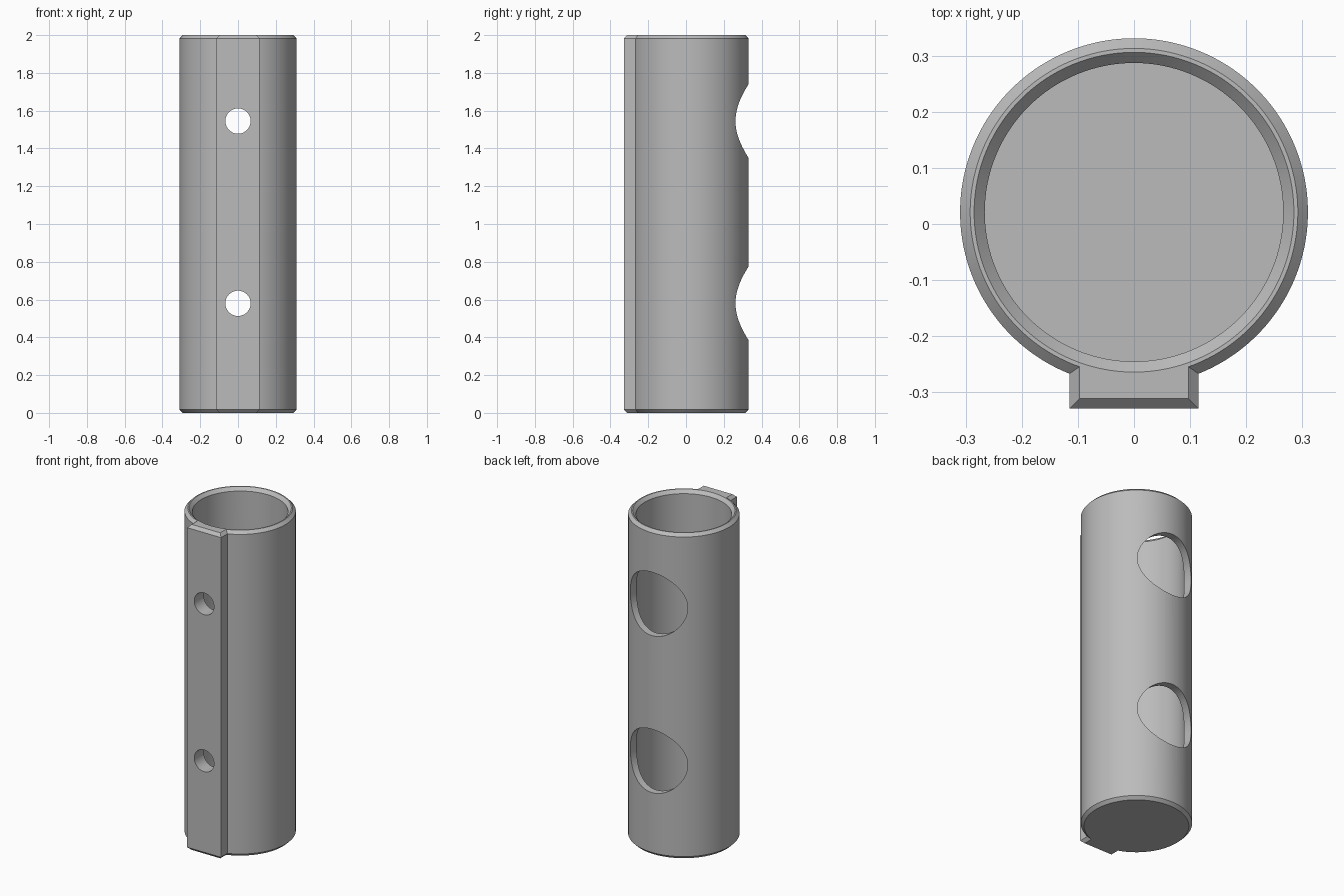
import bpy, bmesh, math
from mathutils import Matrix

CY = 0.021          # tube axis offset
R = 0.31            # outer radius
CHAMFER = 0.018
SEGS = 128

if "Cube" in bpy.data.objects:
    bpy.data.objects.remove(bpy.data.objects["Cube"], do_unlink=True)

grey = bpy.data.materials.new("mid grey")
grey.use_nodes = True
colour = (0.5, 0.5, 0.5, 1)
grey.diffuse_color = colour
grey.node_tree.nodes["Principled BSDF"].inputs["Base Color"].default_value = colour


def make_object(name, bm):
    bmesh.ops.recalc_face_normals(bm, faces=bm.faces)
    mesh = bpy.data.meshes.new(name)
    bm.to_mesh(mesh)
    bm.free()
    mesh.materials.append(grey)
    obj = bpy.data.objects.new(name, mesh)
    bpy.context.collection.objects.link(obj)
    return obj


def loft(name, rings):
    """Skin a stack of equal-length closed loops and cap both ends."""
    bm = bmesh.new()
    loops = [[bm.verts.new(p) for p in ring] for ring in rings]
    n = len(loops[0])
    for a, b in zip(loops, loops[1:]):
        for i in range(n):
            j = (i + 1) % n
            bm.faces.new((a[i], a[j], b[j], b[i]))
    bm.faces.new(loops[0])
    bm.faces.new(loops[-1])
    return make_object(name, bm)


def outline(inset, z):
    """Round tube joined to a rectangular rail on the front."""
    r, half, front = R - inset, 0.115 - inset, -0.329 + inset
    gap = math.asin(half / r)
    pts = [(-half, front, z), (half, front, z)]
    for i in range(SEGS + 1):
        a = -math.pi / 2 + gap + (2 * math.pi - 2 * gap) * i / SEGS
        pts.append((r * math.cos(a), CY + r * math.sin(a), z))
    return pts


def circle(r, z):
    return [(r * math.cos(2 * math.pi * i / SEGS),
             CY + r * math.sin(2 * math.pi * i / SEGS), z) for i in range(SEGS)]


def hole_cutter(name, r, y0, y1, z):
    bm = bmesh.new()
    place = Matrix.Translation((0, (y0 + y1) / 2, z)) @ Matrix.Rotation(math.pi / 2, 4, "X")
    bmesh.ops.create_cone(bm, cap_ends=True, segments=64, radius1=r, radius2=r,
                          depth=y1 - y0, matrix=place)
    return make_object(name, bm)


# Chamfered tube with rail
body = loft("tube_with_rail", [outline(CHAMFER, 0), outline(0, CHAMFER),
                               outline(0, 2 - CHAMFER), outline(CHAMFER, 2)])

# Cavity with bevelled mouth, small screw holes in front, large access holes behind
cutters = [loft("cavity_cutter", [circle(0.266, 0.045), circle(0.266, 1.98),
                                  circle(0.285, 2), circle(0.285, 2.1)])]
for label, z in (("lower", 0.58), ("upper", 1.545)):
    cutters.append(hole_cutter(label + "_screw_hole_cutter", 0.067, -0.5, 0, z))
    cutters.append(hole_cutter(label + "_access_hole_cutter", 0.195, 0.05, 0.5, z))

bpy.context.view_layer.objects.active = body
body.select_set(True)
for cutter in cutters:
    cutter.hide_render = True
    mod = body.modifiers.new(cutter.name, "BOOLEAN")
    mod.operation = "DIFFERENCE"
    mod.solver = "EXACT"
    mod.object = cutter
    bpy.ops.object.modifier_apply(modifier=mod.name)
    bpy.data.objects.remove(cutter, do_unlink=True)

bpy.ops.object.select_all(action="DESELECT")
body.select_set(True)
bpy.ops.object.shade_smooth_by_angle(angle=math.radians(30))
